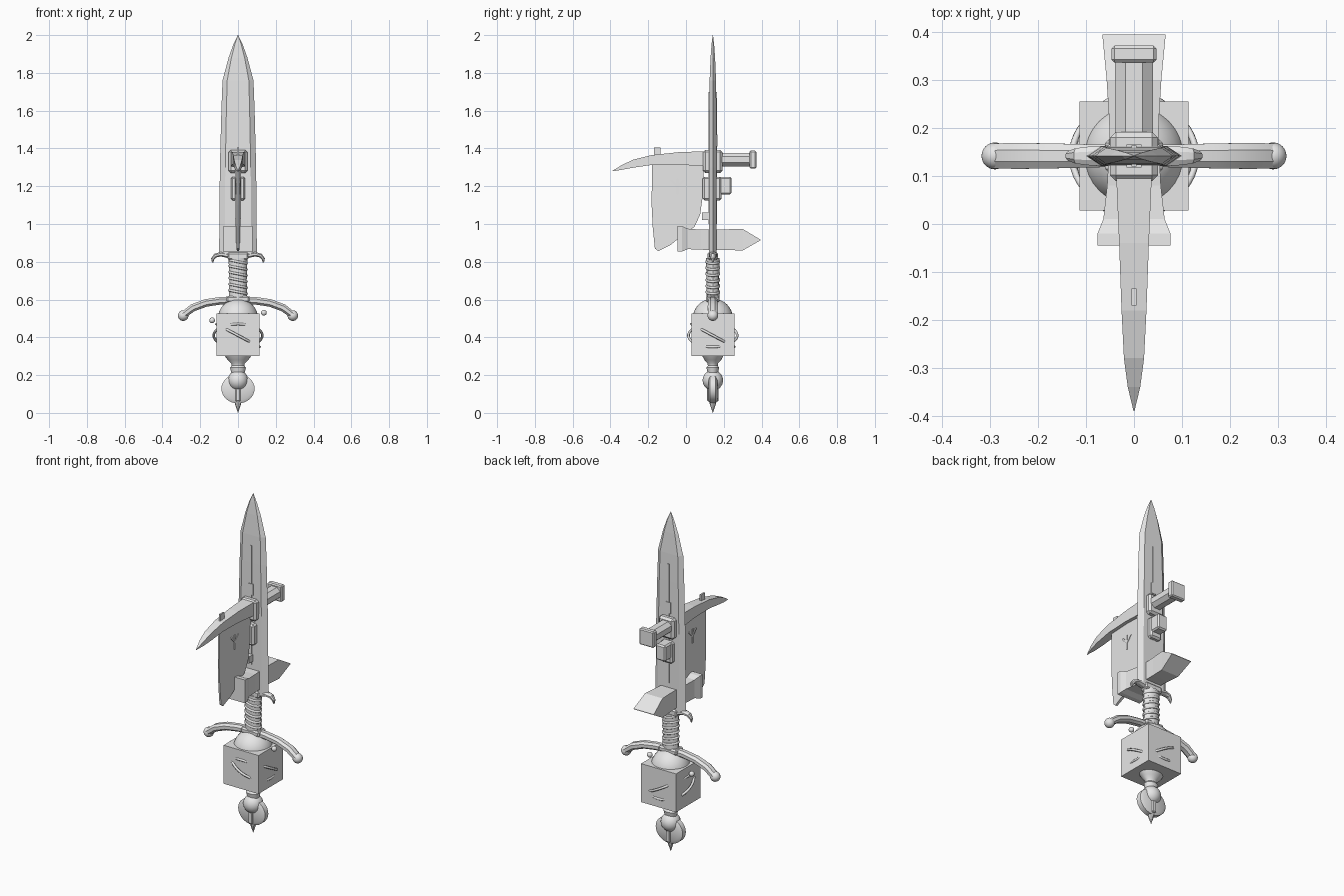
import bpy, bmesh, math
from mathutils import Vector, Matrix

cube = bpy.data.objects.get("Cube")
if cube:
    bpy.data.objects.remove(cube, do_unlink=True)

AXIS = 0.142  # y of the weapon's long axis

grey = bpy.data.materials.new("plain_grey")
grey.use_nodes = True
grey.diffuse_color = (0.8, 0.8, 0.8, 1)
grey.node_tree.nodes["Principled BSDF"].inputs["Base Color"].default_value = (0.8, 0.8, 0.8, 1)


def finish(name, bm, smooth=None, bevel=0):
    bmesh.ops.recalc_face_normals(bm, faces=bm.faces)
    mesh = bpy.data.meshes.new(name)
    bm.to_mesh(mesh)
    bm.free()
    mesh.materials.append(grey)
    ob = bpy.data.objects.new(name, mesh)
    bpy.context.collection.objects.link(ob)
    if bevel:
        mod = ob.modifiers.new("bevel", "BEVEL")
        mod.width = bevel
        mod.segments = 1
    if smooth:
        bpy.ops.object.select_all(action="DESELECT")
        ob.select_set(True)
        bpy.context.view_layer.objects.active = ob
        bpy.ops.object.shade_smooth_by_angle(angle=math.radians(smooth))
    return ob


def loft(name, rings, smooth=None, bevel=0):
    """Skin a row of equal-length rings and cap both ends."""
    bm = bmesh.new()
    rows = [[bm.verts.new(p) for p in ring] for ring in rings]
    n = len(rows[0])
    for a, b in zip(rows, rows[1:]):
        for i in range(n):
            bm.faces.new((a[i], a[(i + 1) % n], b[(i + 1) % n], b[i]))
    bm.faces.new(rows[0])
    bm.faces.new(rows[-1])
    return finish(name, bm, smooth, bevel)


def box(name, x, y, z, bevel=0, tilt=None):
    """Box from ranges; tilt turns it about the x axis through its centre."""
    bm = bmesh.new()
    size = Matrix.Diagonal((x[1] - x[0], y[1] - y[0], z[1] - z[0], 1))
    turn = Matrix.Rotation(tilt or 0, 4, "X")
    mid = Matrix.Translation([(r[0] + r[1]) / 2 for r in (x, y, z)])
    bmesh.ops.create_cube(bm, size=1, matrix=mid @ turn @ size)
    return finish(name, bm, bevel=bevel)


def ball(name, centre, r):
    bm = bmesh.new()
    bmesh.ops.create_uvsphere(bm, u_segments=32, v_segments=16, radius=r,
                              matrix=Matrix.Translation(centre))
    return finish(name, bm, 60)


def lathe(name, profile, smooth=40, sides=24, scale_y=1):
    rings = [[(r * math.cos(math.tau * i / sides),
               AXIS + scale_y * r * math.sin(math.tau * i / sides), z)
              for i in range(sides)] for r, z in profile]
    return loft(name, rings, smooth)


def ring(name, z, major, minor, axis="X", tilt=0, scale=(1, 1, 1)):
    bpy.ops.mesh.primitive_torus_add(major_radius=major, minor_radius=minor,
                                     major_segments=48, minor_segments=8)
    ob = bpy.context.object
    ob.name = name
    ob.data.transform(Matrix.Translation((0, AXIS, z)) @ Matrix.Rotation(tilt, 4, axis)
                      @ Matrix.Diagonal((*scale, 1)))
    ob.data.materials.append(grey)
    bpy.ops.object.shade_smooth_by_angle(angle=math.radians(60))


def octagon(hw, hh):
    """Chamfered rectangle outline."""
    c = 0.45
    return [(hw, hh * c), (hw * c, hh), (-hw * c, hh), (-hw, hh * c),
            (-hw, -hh * c), (-hw * c, -hh), (hw * c, -hh), (hw, -hh * c)]


def arm(name, path, side):
    """Sweep an octagon along (x, z, half depth, half height) points."""
    rings = []
    for i, (x, z, hd, hh) in enumerate(path):
        a, b = path[max(i - 1, 0)], path[min(i + 1, len(path) - 1)]
        d = Vector((b[0] - a[0], b[1] - a[1])).normalized()
        rings.append([(side * (x - d.y * v), AXIS + u, z + d.x * v) for u, v in octagon(hd, hh)])
    loft(name, rings, 30)


def beam(name, sections, smooth=None, chamfer=False):
    """Loft along y through (y, half width, bottom z, top z) sections."""
    rings = []
    for y, hw, lo, hi in sections:
        mid, hh = (lo + hi) / 2, (hi - lo) / 2
        shape = octagon(hw, hh) if chamfer else [(hw, hh), (-hw, hh), (-hw, -hh), (hw, -hh)]
        rings.append([(u, y, mid + v) for u, v in shape])
    loft(name, rings, smooth)


# Long blade with bevelled edges
blade = [(0.84, 0.1, 0.02), (1.3, 0.096, 0.02), (1.6, 0.088, 0.019), (1.76, 0.082, 0.017),
         (1.88, 0.05, 0.012), (1.95, 0.025, 0.007), (2.0, 0.001, 0.001)]
loft("blade", [[(w, AXIS, z), (w * 0.7, AXIS + t, z), (-w * 0.7, AXIS + t, z),
                (-w, AXIS, z), (-w * 0.7, AXIS - t, z), (w * 0.7, AXIS - t, z)]
               for z, w, t in blade])
box("blade_inlay", (-0.016, 0.016), (AXIS - 0.024, AXIS + 0.024), (1.41, 1.475))
box("blade_groove_strip", (-0.005, 0.005), (AXIS - 0.022, AXIS + 0.022), (1.0, 1.7))

# Blade collar with curled hooks
box("blade_collar", (-0.055, 0.055), (AXIS - 0.028, AXIS + 0.028), (0.81, 0.85), 0.008)
for side, label in ((1, "left"), (-1, "right")):
    arm(label + "_hook", [(0.04, 0.83, 0.022, 0.013), (0.09, 0.84, 0.02, 0.012),
                          (0.12, 0.833, 0.016, 0.011), (0.134, 0.815, 0.01, 0.009),
                          (0.135, 0.795, 0.003, 0.003)], side)

# Grip and its wrapping
lathe("grip", [(0.048, 0.6), (0.046, 0.7), (0.05, 0.82)], sides=12, scale_y=0.72)
for i in range(6):
    ring("grip_wrap", 0.64 + 0.032 * i, 0.046, 0.007, "Y", 0.2, (1, 0.74, 1))

# Guard with drooping arms and end balls
box("guard_plate", (-0.06, 0.06), (AXIS - 0.035, AXIS + 0.035), (0.585, 0.618), 0.008)
for side, label in ((1, "left"), (-1, "right")):
    arm(label + "_guard_arm", [(0.0, 0.597, 0.022, 0.02), (0.09, 0.594, 0.024, 0.02),
                               (0.17, 0.582, 0.026, 0.02), (0.24, 0.556, 0.027, 0.02),
                               (0.29, 0.518, 0.026, 0.018)], side)
    ball(label + "_guard_ball", (side * 0.29, AXIS, 0.515), 0.028)

# Cube, dome, crossing rings and little moons
box("cube_block", (-0.114, 0.114), (AXIS - 0.114, AXIS + 0.114), (0.3, 0.527))
ball("dome", (0, AXIS, 0.498), 0.107)
ring("ring_across", 0.41, 0.129, 0.007, "Y", math.radians(28))
ring("ring_along", 0.41, 0.129, 0.007, "X", math.radians(-28))
ball("left_moon", (0.137, AXIS, 0.53), 0.015)
ball("right_moon", (-0.137, AXIS, 0.49), 0.015)

# Pommel: neck, ball, disc and spike
lathe("pommel_neck", [(0.07, 0.302), (0.055, 0.28), (0.035, 0.262), (0.033, 0.25),
                      (0.042, 0.24), (0.032, 0.2)], scale_y=0.8)
ball("pommel_ball", (0, AXIS, 0.172), 0.054)
loft("pommel_disc", [[(r * math.cos(math.tau * i / 32), AXIS + y,
                       0.128 + 0.88 * r * math.sin(math.tau * i / 32)) for i in range(32)]
                     for y, r in ((-0.024, 0.07), (-0.015, 0.088), (0.015, 0.088), (0.024, 0.07))], 30)
box("pommel_stem", (-0.014, 0.014), (AXIS - 0.03, AXIS + 0.03), (0.06, 0.14), 0.005)
lathe("pommel_spike", [(0.02, 0.065), (0.016, 0.045), (0.001, 0.0)], sides=8)

# Axe blade, thin at the cutting edge
axe = [(-0.18, 1.32), (-0.182, 1.1), (-0.176, 0.98), (-0.165, 0.87), (-0.147, 0.857),
       (-0.08, 0.89), (-0.02, 0.94), (0.045, 0.985), (0.075, 1.05), (0.09, 1.16),
       (0.094, 1.25), (0.09, 1.33)]
loft("axe_blade", [[(side * (0.012 + 0.04 * y), y, z) for y, z in axe] for side in (-1, 1)])
box("axe_tab", (-0.012, 0.012), (0.085, AXIS), (1.02, 1.06))

# Branching mark on the axe faces
for name, y, z, length, tilt in (("mark_stem", -0.045, 1.198, 0.085, 0),
                                 ("mark_front_arm", -0.062, 1.215, 0.05, 0.75),
                                 ("mark_back_arm", -0.028, 1.215, 0.05, -0.75)):
    box(name, (-0.014, 0.014), (y - 0.005, y + 0.005),
        (z - length / 2, z + length / 2), tilt=tilt)

# Curved pick above the axe
beam("pick", [(-0.39, 0.001, 1.279, 1.281), (-0.34, 0.013, 1.287, 1.312),
              (-0.28, 0.021, 1.298, 1.34), (-0.18, 0.026, 1.313, 1.365),
              (-0.04, 0.031, 1.315, 1.38), (0.1, 0.037, 1.305, 1.385)])
box("pick_nub", (-0.005, 0.005), (-0.17, -0.135), (1.35, 1.405))

# Collars through the blade, hammer and small block behind
box("upper_collar", (-0.05, 0.05), (0.09, 0.192), (1.27, 1.392), 0.012)
box("lower_collar", (-0.038, 0.038), (0.088, 0.188), (1.125, 1.25), 0.01)
beam("hammer_shaft", [(0.17, 0.04, 1.305, 1.376), (0.345, 0.04, 1.305, 1.376)], chamfer=True)
box("hammer_head", (-0.047, 0.047), (0.337, 0.372), (1.293, 1.388), 0.006)
box("rear_block", (-0.032, 0.032), (0.17, 0.24), (1.157, 1.25), 0.008)

# Lower head: flared face in front, chisel edge behind
beam("lower_front_head", [(-0.045, 0.076, 0.853, 0.99), (-0.02, 0.076, 0.855, 0.988),
                          (0.01, 0.064, 0.867, 0.975), (0.08, 0.056, 0.864, 0.97),
                          (AXIS, 0.053, 0.862, 0.972)])
beam("lower_chisel", [(AXIS, 0.05, 0.864, 0.97), (0.22, 0.052, 0.862, 0.972),
                      (0.3, 0.057, 0.86, 0.974), (0.395, 0.066, 0.914, 0.917)])
